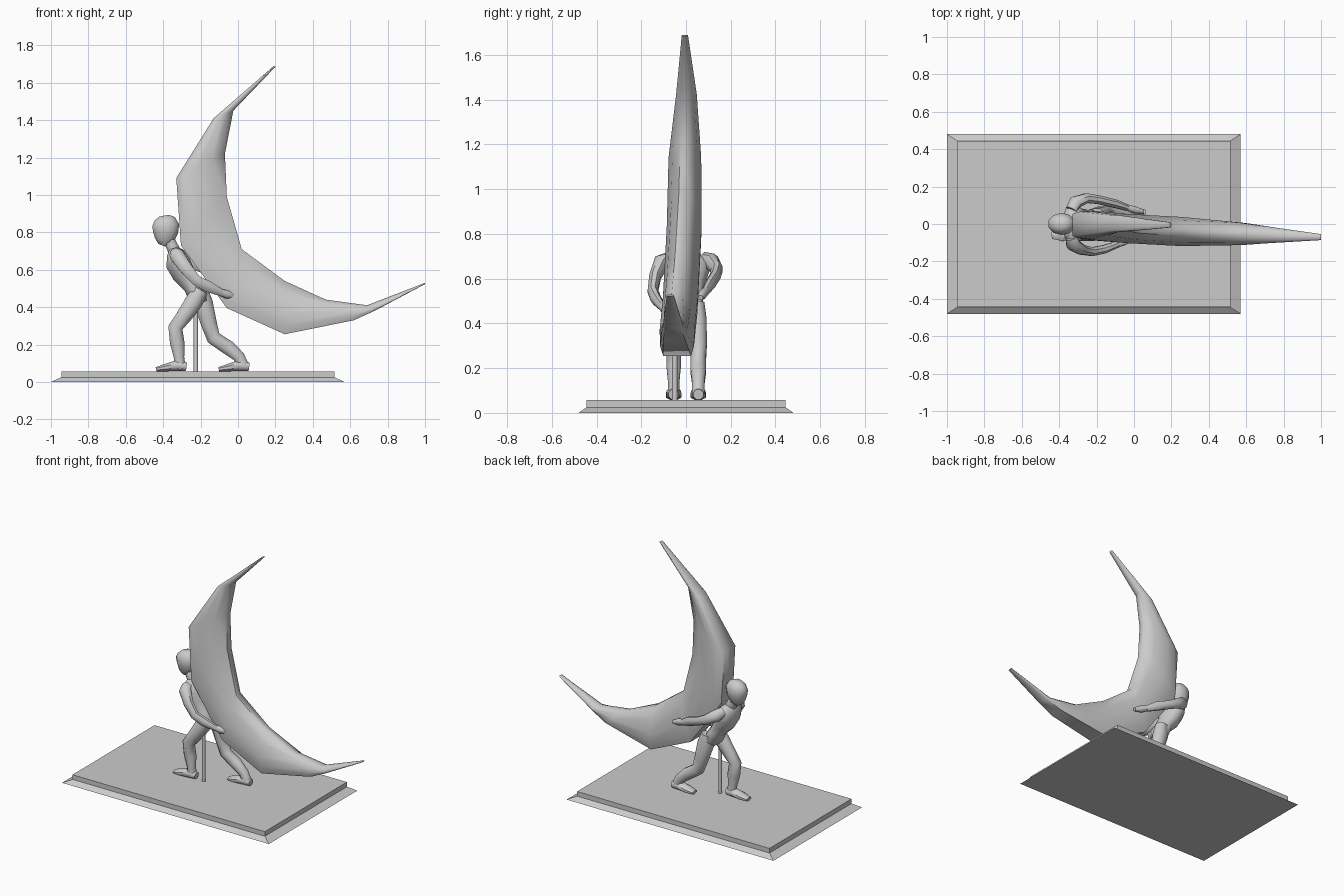
import bpy, bmesh, math
from mathutils import Vector


def finish(name, bm, angle=40):
    bmesh.ops.recalc_face_normals(bm, faces=bm.faces[:])
    me = bpy.data.meshes.new(name)
    bm.to_mesh(me)
    bm.free()
    ob = bpy.data.objects.new(name, me)
    bpy.context.collection.objects.link(ob)
    bpy.ops.object.select_all(action='DESELECT')
    ob.select_set(True)
    bpy.context.view_layer.objects.active = ob
    bpy.ops.object.shade_smooth_by_angle(angle=math.radians(angle))
    return ob


def loft(name, rings, angle=40):
    """Skin a list of equal-length point rings and cap both ends."""
    bm = bmesh.new()
    vs = [[bm.verts.new(p) for p in r] for r in rings]
    n = len(vs[0])
    for a, b in zip(vs, vs[1:]):
        for i in range(n):
            j = (i + 1) % n
            bm.faces.new((a[i], a[j], b[j], b[i]))
    bm.faces.new(vs[0])
    bm.faces.new(vs[-1])
    return finish(name, bm, angle)


def tube(name, stations, sides=8, angle=50):
    """stations: (x, y, z, in-plane radius, sideways radius)"""
    pts = [Vector(s[:3]) for s in stations]
    rings = []
    for i, s in enumerate(stations):
        t = (pts[min(i + 1, len(pts) - 1)] - pts[max(i - 1, 0)]).normalized()
        v = Vector((0, 1, 0))
        v = (v - t * v.dot(t)).normalized()
        u = v.cross(t)
        rings.append([pts[i] + u * s[3] * math.cos(a) + v * s[4] * math.sin(a)
                      for a in [2 * math.pi * (k + .5) / sides for k in range(sides)]])
    return loft(name, rings, angle)


# Stepped base plate with bevelled foot
def rect(x0, x1, y, z):
    return [(x0, -y, z), (x1, -y, z), (x1, y, z), (x0, y, z)]


loft("base", [rect(-1, .57, .48, 0), rect(-.945, .515, .445, .025),
              rect(-.945, .515, .445, .057)], 20)

# Crescent: inner x,z / outer x,z / centre y / half width
crescent = [
    (.200, 1.685, .192, 1.69, -.005, .014),
    (-.025, 1.45, -.13, 1.41, .002, .046),
    (-.07, 1.22, -.33, 1.09, -.005, .073),
    (-.06, .99, -.305, .73, -.008, .078),
    (.02, .71, -.06, .395, -.025, .078),
    (.25, .54, .25, .255, -.04, .078),
    (.47, .44, .62, .33, -.053, .06),
    (.69, .41, .73, .38, -.058, .045),
    (1.0, .53, 1.0, .523, -.07, .016),
]
half = [(0, .3), (.25, .75), (.6, 1), (.85, .97), (1, .8)]
section = half + [(t, -w) for t, w in reversed(half)]
loft("crescent", [[(a + (c - a) * t, y + h * w, b + (d - b) * t) for t, w in section]
                  for a, b, c, d, y, h in crescent], 60)

# Support pole
tube("support_pole", [(-.225, -.05, .05, .012, .012), (-.225, -.05, .5, .012, .012)], 12)

# Figure: torso, neck and head
tube("torso", [
    (-.20, 0, .42, .035, .06), (-.215, 0, .455, .055, .085), (-.245, 0, .51, .048, .075),
    (-.29, 0, .575, .065, .085), (-.32, 0, .635, .07, .105), (-.335, 0, .685, .05, .11),
    (-.345, 0, .715, .025, .05)], 10)
tube("neck", [(-.335, 0, .69, .036, .04), (-.375, 0, .77, .033, .035)])
tube("head", [
    (-.405, 0, .73, .022, .022), (-.395, 0, .755, .052, .042), (-.388, 0, .80, .071, .055),
    (-.386, 0, .84, .075, .059), (-.392, 0, .872, .058, .045), (-.395, 0, .889, .028, .025)], 10)

# Legs: forward bent leg and trailing leg
tube("front_leg", [
    (-.20, -.045, .49, .045, .04), (-.235, -.05, .43, .052, .045), (-.29, -.055, .35, .045, .04),
    (-.335, -.055, .29, .042, .036), (-.325, -.055, .21, .042, .035),
    (-.315, -.055, .13, .03, .027), (-.31, -.055, .07, .033, .03)])
tube("rear_leg", [
    (-.20, .045, .49, .045, .04), (-.185, .05, .42, .055, .045), (-.155, .055, .31, .046, .042),
    (-.13, .055, .235, .042, .037), (-.055, .055, .185, .042, .037),
    (.005, .055, .135, .034, .03), (.03, .055, .08, .034, .03)])

# Feet
for name, x, y in (("front_foot", -.275, -.055), ("rear_foot", .06, .055)):
    tube(name, [(x, y, .082, .024, .024), (x - .05, y, .088, .032, .034),
                (x - .11, y, .077, .022, .038), (x - .163, y, .068, .012, .026)])

# Arms reaching back around the crescent, with hands
tube("front_arm", [
    (-.335, -.075, .69, .032, .03), (-.325, -.11, .675, .042, .036),
    (-.28, -.138, .61, .036, .028), (-.225, -.148, .545, .03, .025),
    (-.16, -.135, .51, .032, .024), (-.085, -.108, .475, .02, .018)])
tube("rear_arm", [
    (-.335, .075, .69, .032, .03), (-.315, .115, .675, .042, .036),
    (-.255, .138, .64, .034, .028), (-.19, .13, .61, .029, .025),
    (-.10, .108, .575, .031, .024), (-.03, .085, .54, .02, .018)])
tube("front_hand", [(-.1, -.112, .482, .018, .017), (-.06, -.1, .468, .024, .018),
                    (-.025, -.09, .46, .012, .012)])
tube("rear_hand", [(-.045, .09, .547, .018, .017), (.005, .075, .53, .024, .02),
                   (.05, .065, .515, .012, .013)])
